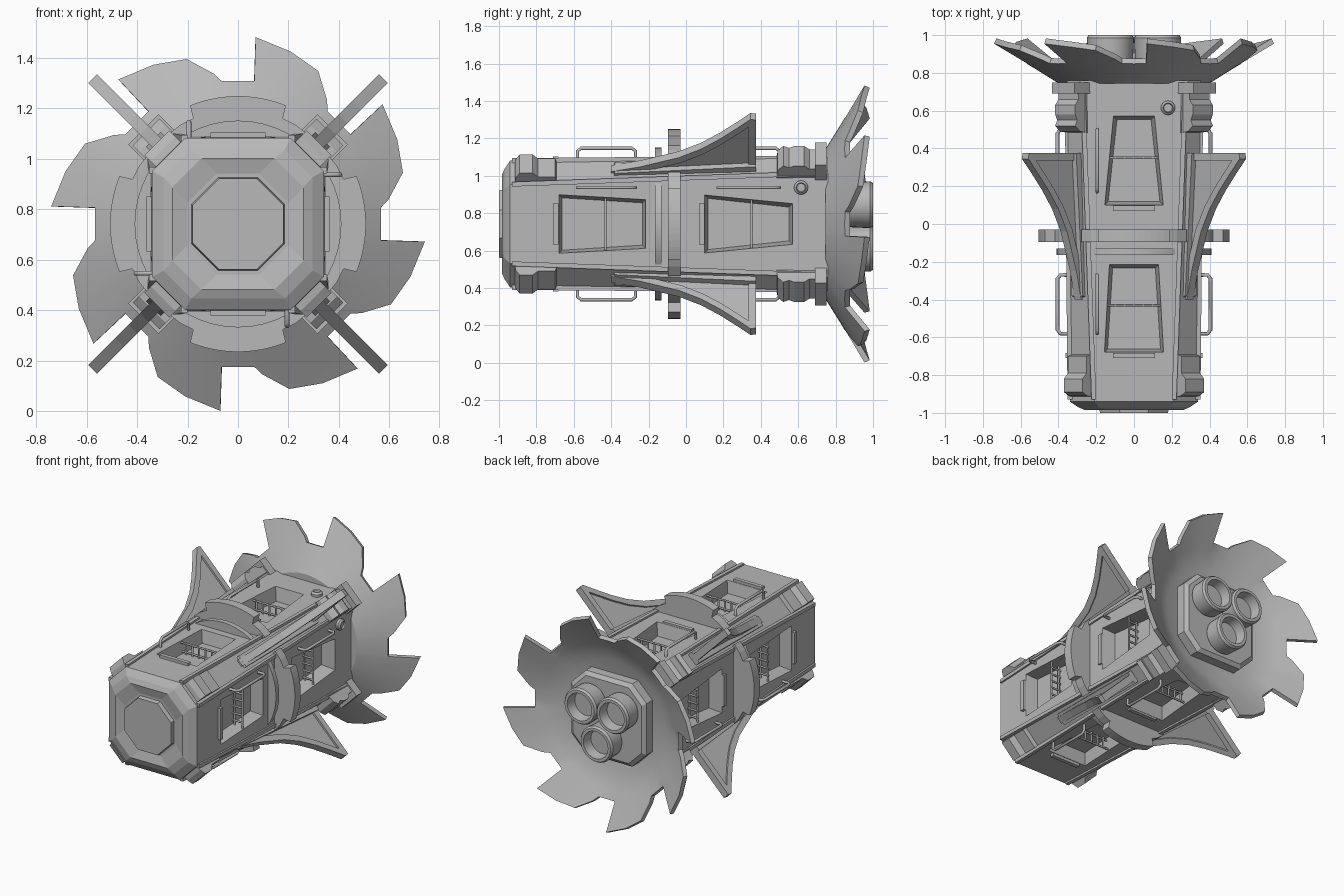
import bpy, bmesh, math
from mathutils import Vector

cube = bpy.data.objects.get("Cube")
if cube:
    bpy.data.objects.remove(cube, do_unlink=True)

CZ = 0.742                      # height of the long axis
SIDES = (0, 90, 180, 270)       # flat faces of the hull
CORNERS = (45, 135, 225, 315)   # chamfers of the hull

grey = bpy.data.materials.new("hull_grey")
grey.use_nodes = True
grey.diffuse_color = (0.48, 0.48, 0.48, 1)
grey.node_tree.nodes["Principled BSDF"].inputs["Base Color"].default_value = (0.48, 0.48, 0.48, 1)


def at(angle, n, t, y):
    """Point n outward and t sideways on the side facing the given angle."""
    a = math.radians(angle)
    return Vector((n * math.cos(a) - t * math.sin(a), y,
                   CZ + n * math.sin(a) + t * math.cos(a)))


def select_only(obj):
    bpy.ops.object.select_all(action='DESELECT')
    obj.select_set(True)
    bpy.context.view_layer.objects.active = obj


def build(name, solids, smooth=False):
    """One object from solids, each a list of equal loops skinned and capped."""
    bm = bmesh.new()
    for loops in solids:
        rings = [[bm.verts.new(p) for p in loop] for loop in loops]
        for a, b in zip(rings, rings[1:]):
            for i in range(len(a)):
                j = (i + 1) % len(a)
                bm.faces.new((a[i], a[j], b[j], b[i]))
        bm.faces.new(rings[0])
        bm.faces.new(rings[-1])
    bmesh.ops.recalc_face_normals(bm, faces=bm.faces)
    mesh = bpy.data.meshes.new(name)
    bm.to_mesh(mesh)
    bm.free()
    mesh.materials.append(grey)
    obj = bpy.data.objects.new(name, mesh)
    bpy.context.collection.objects.link(obj)
    if smooth:
        select_only(obj)
        bpy.ops.object.shade_smooth_by_angle(angle=math.radians(30))
    return obj


def tubes(name, paths, radius):
    curve = bpy.data.curves.new(name, 'CURVE')
    curve.dimensions = '3D'
    curve.bevel_depth = radius
    curve.bevel_resolution = 1
    curve.use_fill_caps = True
    for path in paths:
        spline = curve.splines.new('POLY')
        spline.points.add(len(path) - 1)
        for point, p in zip(spline.points, path):
            point.co = (*p, 1)
    obj = bpy.data.objects.new(name, curve)
    bpy.context.collection.objects.link(obj)
    curve.materials.append(grey)
    select_only(obj)
    bpy.ops.object.convert(target='MESH')


def octagon(y, flat, half):
    return [at(s, flat, t, y) for s in SIDES for t in (-half, half)]


def box(angle, n, t, y):
    return [[at(angle, d, a, b) for a, b in
             ((t[0], y[0]), (t[1], y[0]), (t[1], y[1]), (t[0], y[1]))] for d in n]


def extrude_t(angle, outline, half):
    """Extrude a (y, n) outline sideways."""
    return [[at(angle, n, t, y) for y, n in outline] for t in (-half, half)]


def ring(cx, cz, r, y, count=32):
    return [Vector((cx + r * math.cos(i * math.tau / count), y,
                    cz + r * math.sin(i * math.tau / count))) for i in range(count)]


# Hull with stepped nose
hull = build("hull", [[octagon(*s) for s in (
    (0.76, 0.355, 0.285), (-0.94, 0.34, 0.21), (-0.97, 0.295, 0.185),
    (-0.985, 0.26, 0.145), (-0.97, 0.20, 0.085), (-0.97, 0.185, 0.077),
    (-1.0, 0.18, 0.075))]])

# Window recesses: start, end, half width at each
WINDOWS = ((-0.68, -0.215, 0.158, 0.131), (0.10, 0.57, 0.155, 0.108))


def window_loop(angle, w, n, inset):
    y0, y1, h0, h1 = w
    y0, y1, h0, h1 = y0 + inset, y1 - inset, h0 - inset, h1 - inset
    return [at(angle, n, -h0, y0), at(angle, n, h0, y0),
            at(angle, n, h1, y1), at(angle, n, -h1, y1)]


cutter = build("window_cutter", [[window_loop(s, w, 0.37, -0.004), window_loop(s, w, 0.26, 0.018)]
                                 for s in SIDES for w in WINDOWS])
cut = hull.modifiers.new("windows", 'BOOLEAN')
cut.object = cutter
cut.operation = 'DIFFERENCE'
cut.solver = 'EXACT'
select_only(hull)
bpy.ops.object.modifier_apply(modifier=cut.name)
bpy.data.objects.remove(cutter, do_unlink=True)

# Sills, window grilles and handrails
build("window_sills", [box(s, (0.33, 0.362), (-0.11, 0.11), (w[0] - 0.03, w[0] - 0.002))
                       for s in SIDES for w in WINDOWS])
grilles, rails = [], []
for s in SIDES:
    for w in WINDOWS:
        y = w[0] + 0.25
        for n in (0.275, 0.335):
            grilles.append([at(s, n, t, y) for t in (-0.14, 0.14)])
        for i in range(-2, 3):
            grilles.append([at(s, n, i * 0.05, y) for n in (0.25, 0.34)])
    for a, b in ((-0.58, -0.27), (0.17, 0.50)):
        rails.append([at(s, n, 0.195, y) for n, y in
                      ((0.33, a), (0.39, a), (0.405, a + 0.02),
                       (0.405, b - 0.02), (0.39, b), (0.33, b))])
tubes("window_grilles", grilles, 0.007)
tubes("handrails", rails, 0.010)

# Trim strips along the panel edges
build("edge_trim", [[[at(s, n, k * (h - d), y) for n, d in
                      ((f - 0.02, 0), (f + 0.012, 0), (f + 0.012, 0.025), (f - 0.02, 0.025))]
                     for y, f, h in ((-0.93, 0.34, 0.225), (0.75, 0.355, 0.285))]
                    for s in SIDES for k in (-1, 1)])

# Round hatches near the rear
def hatch(s, t):
    return [[at(s, n, t + r * math.cos(i * math.tau / 16), 0.615 + r * math.sin(i * math.tau / 16))
             for i in range(16)] for n, r in ((0.34, 0.038), (0.37, 0.038), (0.382, 0.026), (0.372, 0.022))]


build("round_hatches", [hatch(0, 0.195), hatch(90, -0.18)], smooth=True)

# Middle collar: stepped arch on each side, with a thin ring before it
steps = [(-38, 0.45), (-30, 0.455), (-23, 0.455)]
steps += [(a, 0.507) for a in range(-22, 23, 4)]
steps += [(-a, r) for a, r in reversed(steps[:3])]
arch = [(-0.25, 0.33)] + [(r * math.sin(math.radians(a)), r * math.cos(math.radians(a)))
                          for a, r in steps] + [(0.25, 0.33)]
build("collar_arches", [[[at(s, n, t, y) for t, n in arch] for y in (-0.095, -0.03)] for s in SIDES])
build("collar_ring", [[ring(0, CZ, 0.41, y, 48) for y in (-0.165, -0.13)]], smooth=True)

# Stepped blocks on the chamfers
front_block = ((-0.92, 0.35), (-0.91, 0.42), (-0.89, 0.455), (-0.82, 0.455), (-0.79, 0.425),
               (-0.70, 0.425), (-0.68, 0.36))
rear_block = ((0.48, 0.40), (0.49, 0.48), (0.52, 0.515), (0.55, 0.50), (0.58, 0.515),
              (0.63, 0.515), (0.66, 0.49), (0.73, 0.49), (0.73, 0.40))
build("front_corner_blocks", [extrude_t(c, front_block, 0.07) for c in CORNERS])
build("rear_corner_blocks", [extrude_t(c, rear_block, 0.075) for c in CORNERS])
build("rear_brackets", [box(c, (0.40, 0.53), (-0.085, 0.085), (0.69, 0.75)) for c in CORNERS])

# Swept fins: thin web, thick rim and root
sweep = [(-0.40, 0.42), (-0.25, 0.455), (-0.04, 0.525), (0.08, 0.59), (0.18, 0.665),
         (0.27, 0.745), (0.345, 0.815), (0.375, 0.81)]
web = sweep + [(0.365, 0.42)]
inner = [(0.335, 0.44), (0.335, 0.755)] + [(y + 0.01, d - 0.04) for y, d in reversed(sweep[1:6])]
rim = sweep + [(0.375, 0.44)] + inner + [(-0.40, 0.40)]
root = ((-0.40, 0.37), (-0.38, 0.425), (0.375, 0.475), (0.375, 0.40))
build("fin_webs", [extrude_t(c, web, 0.011) for c in CORNERS])
build("fin_rims", [extrude_t(c, rim, 0.024) for c in CORNERS])
build("fin_roots", [extrude_t(c, root, 0.042) for c in CORNERS])

# Rear dish with eight swept teeth: edge angle, edge radius, inner angle
TOOTH = ((51.5, 0.57, 51.5), (54.2, 0.604, 54), (62.3, 0.685, 62), (73, 0.715, 72),
         (84.6, 0.744, 82), (83.5, 0.57, 83.8), (90, 0.567, 90))
teeth = [(a + 45 * k, r, i + 45 * k) for k in range(8) for a, r, i in TOOTH]


def dish_y(r):
    return 0.82 + (r - 0.52) * 0.60


def dish_ring(r, y):
    return [at(i, r, 0, y) for a, e, i in teeth]


dish = [dish_ring(0.05, 0.745), dish_ring(0.40, 0.745), dish_ring(0.52, 0.82),
        [at(a, r, 0, dish_y(r)) for a, r, i in teeth],
        [at(a, r - 0.012, 0, dish_y(r) + 0.028) for a, r, i in teeth],
        dish_ring(0.505, 0.85), dish_ring(0.38, 0.785), dish_ring(0.05, 0.785)]
build("rear_dish", [dish], smooth=True)

# Engine base and three nozzles
build("engine_base", [[octagon(0.77, 0.29, 0.18), octagon(0.85, 0.29, 0.18), octagon(0.87, 0.265, 0.165)]])
NOZZLE = ((0.85, 0.10), (0.88, 0.12), (0.985, 0.125), (1.0, 0.115), (1.0, 0.095), (0.93, 0.085))
build("engine_nozzles", [[ring(x, z, r, y) for y, r in NOZZLE]
                         for x, z in ((-0.125, 0.845), (0.125, 0.845), (0, 0.612))], smooth=True)
